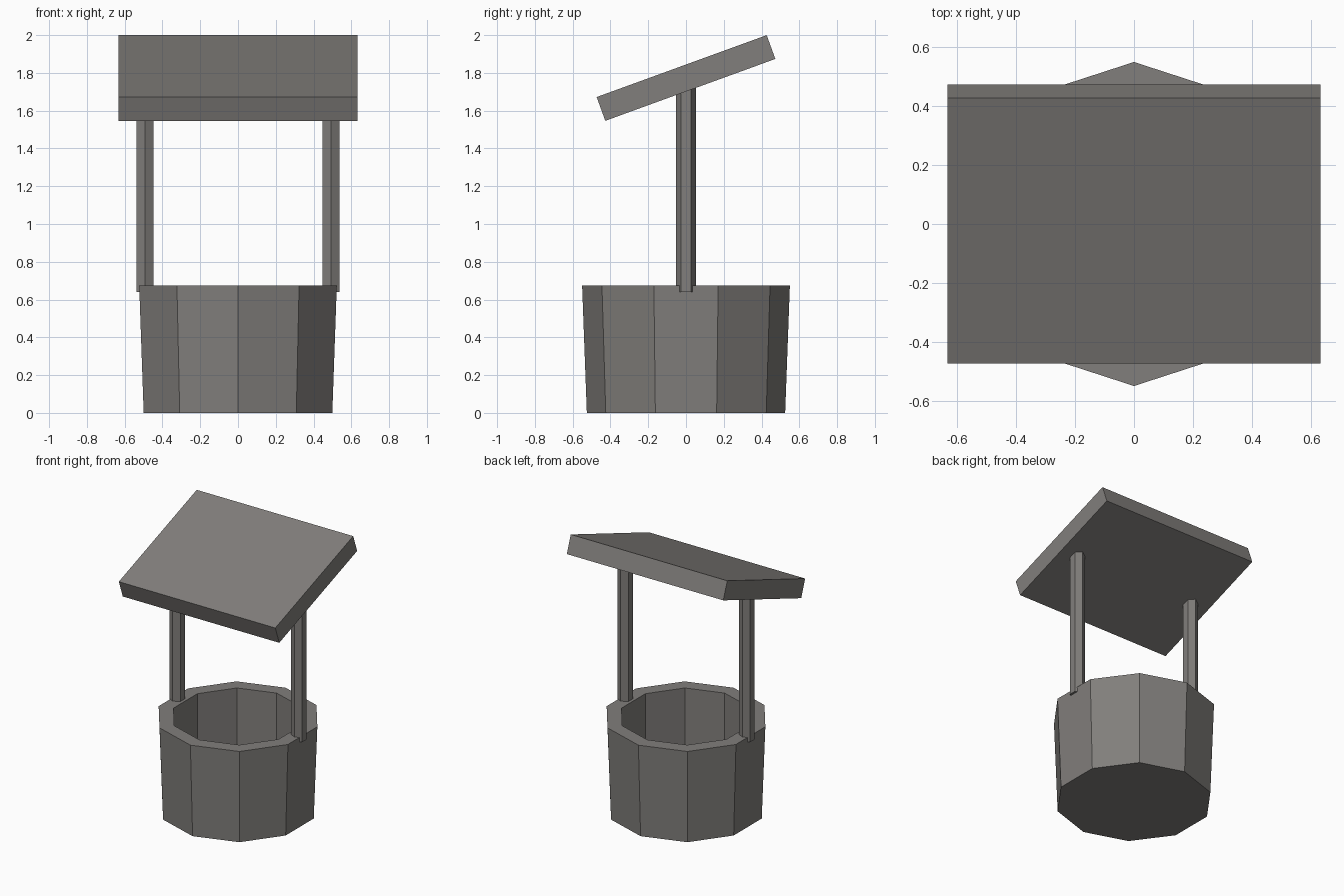
import bpy, bmesh, math
from mathutils import Matrix

cube = bpy.data.objects.get("Cube")
if cube:
    bpy.data.objects.remove(cube, do_unlink=True)

stone = bpy.data.materials.new("warm_grey")
stone.use_nodes = True
grey = (0.22, 0.21, 0.2, 1)
stone.diffuse_color = grey
stone.node_tree.nodes["Principled BSDF"].inputs["Base Color"].default_value = grey


def add_object(name, bm):
    bmesh.ops.recalc_face_normals(bm, faces=bm.faces)
    mesh = bpy.data.meshes.new(name)
    bm.to_mesh(mesh)
    bm.free()
    mesh.materials.append(stone)
    obj = bpy.data.objects.new(name, mesh)
    bpy.context.collection.objects.link(obj)
    return obj


def lathe(name, profile, sides, x=0):
    """Sweep (radius, height) points into a closed faceted solid, corner on y."""
    bm = bmesh.new()
    rings = []
    for r, z in profile:
        angles = [math.pi / 2 + math.tau * i / sides for i in range(sides)]
        rings.append([bm.verts.new((x + r * math.cos(a), r * math.sin(a), z))
                      for a in angles])
    for low, high in zip(rings, rings[1:]):
        for i in range(sides):
            j = (i + 1) % sides
            bm.faces.new((low[i], low[j], high[j], high[i]))
    bm.faces.new(rings[0])
    bm.faces.new(rings[-1])
    return add_object(name, bm)


# Hollow ten-sided well wall: outside, rim, shaft and floor
lathe("well_wall", [(0.525, 0), (0.55, 0.675), (0.447, 0.675), (0.447, 0.1)], 10)

# Six-sided posts notched over the rim and ending inside the roof
for side, x in (("left", 0.492), ("right", -0.492)):
    lathe(side + "_post", [(0.052, 0.64), (0.052, 1.75)], 6, x)

# Slanted roof slab, rising to the back
bm = bmesh.new()
bmesh.ops.create_cube(bm, size=1, matrix=(
    Matrix.Translation((0, 0, 1.773))
    @ Matrix.Rotation(math.radians(20), 4, "X")
    @ Matrix.Diagonal((1.266, 0.958, 0.134, 1))))
add_object("roof", bm)
